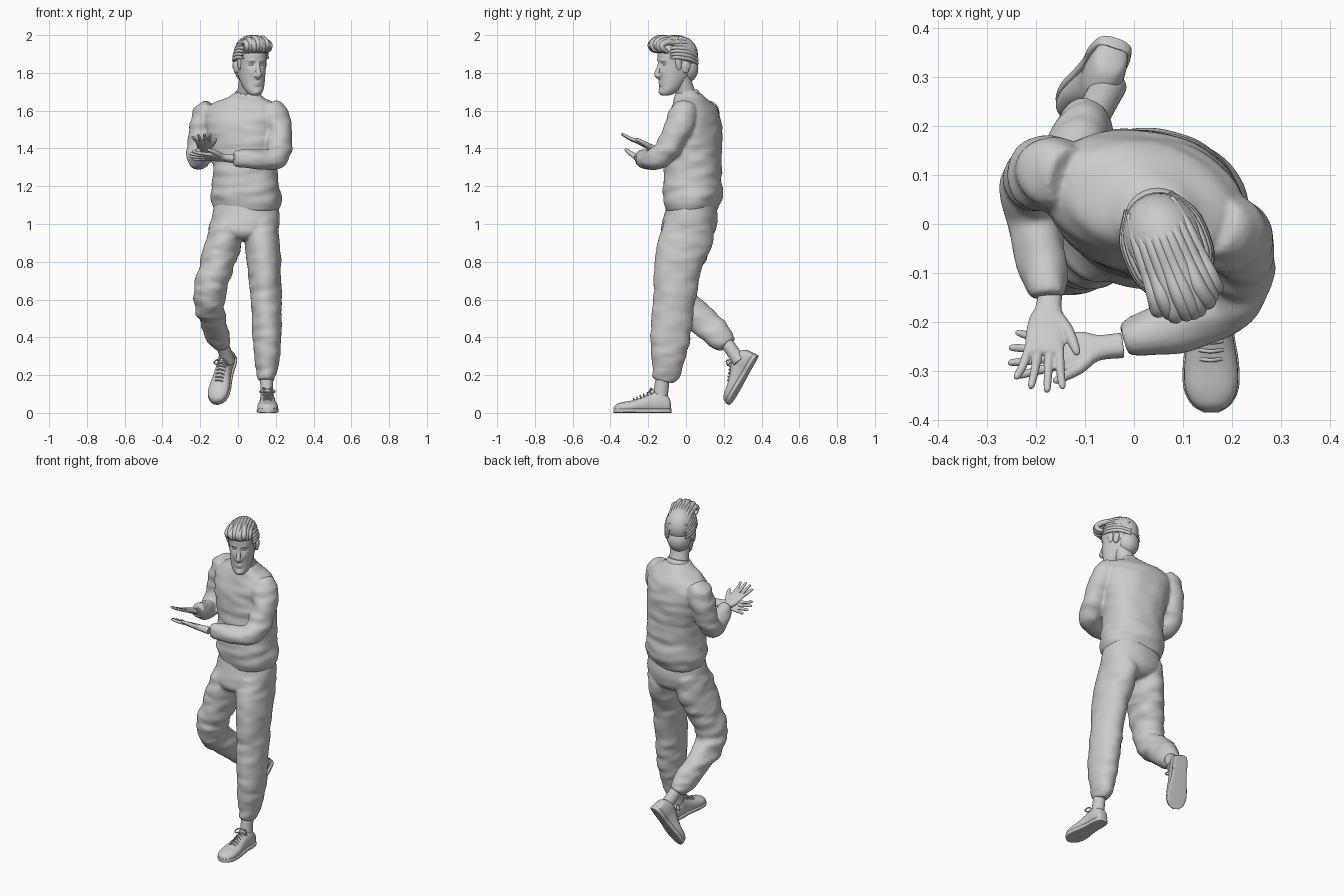
import bpy, bmesh, math
from mathutils import Vector, Matrix, noise


def spline(pts, n):
    """Catmull-Rom resampling of tuples of any length."""
    P = [pts[0]] + list(pts) + [pts[-1]]
    out = []
    for i in range(1, len(P) - 2):
        a, b, c, d = P[i - 1:i + 3]
        for k in range(n):
            t = k / n
            out.append([0.5 * (2 * q + (r - p) * t + (2 * p - 5 * q + 4 * r - s) * t * t
                               + (3 * q - p - 3 * r + s) * t ** 3) for p, q, r, s in zip(a, b, c, d)])
    return out + [list(pts[-1])]


def loft(bm, pts, ref=(0, 1, 0), n=6, seg=32, e=2.0, fold=0.0, flat=None):
    """Tube through (x, y, z, ra, rb) stations; flat fixes the ring normal."""
    pts = spline([p if len(p) == 5 else (*p, p[3]) for p in pts], n)
    rings = []
    for i, p in enumerate(pts):
        a, b = pts[max(i - 1, 0)], pts[min(i + 1, len(pts) - 1)]
        t = Vector(flat) if flat else (Vector(b[:3]) - Vector(a[:3])).normalized()
        side = Vector(ref).cross(t).normalized()
        up = t.cross(side)
        ring = []
        for k in range(seg):
            w = 2 * math.pi * k / seg
            c, s = math.cos(w), math.sin(w)
            d = side * math.copysign(abs(c) ** (2 / e), c) * max(p[3], .002) \
                + up * math.copysign(abs(s) ** (2 / e), s) * max(p[4], .002)
            v = Vector(p[:3]) + d
            if fold:
                v += d.normalized() * fold * noise.noise(Vector((v.x * 9, v.y * 9, v.z * 24)))
            ring.append(bm.verts.new(v))
        rings.append(ring)
    for r, q in zip(rings, rings[1:]):
        for k in range(seg):
            j = (k + 1) % seg
            bm.faces.new((r[k], r[j], q[j], q[k]))
    bm.faces.new(rings[0][::-1])
    bm.faces.new(rings[-1])
    return [v for r in rings for v in r]


def ball(bm, c, r):
    bmesh.ops.create_uvsphere(bm, u_segments=24, v_segments=16, radius=1,
                              matrix=Matrix.Translation(c) @ Matrix.Diagonal((*r, 1)))


def finish(name, bm, mat=None, voxel=0, smooth=2):
    bmesh.ops.recalc_face_normals(bm, faces=bm.faces)
    if mat:
        bm.transform(mat)
    me = bpy.data.meshes.new(name)
    bm.to_mesh(me)
    bm.free()
    me.shade_smooth()
    me.set_sharp_from_angle(angle=math.radians(50))
    ob = bpy.data.objects.new(name, me)
    bpy.context.collection.objects.link(ob)
    if voxel:
        m = ob.modifiers.new("merge", 'REMESH')
        m.mode, m.voxel_size, m.use_smooth_shade = 'VOXEL', voxel, True
        s = ob.modifiers.new("soften", 'SMOOTH')
        s.factor, s.iterations = 0.5, smooth
    return ob


def frame(origin, x, y):
    y = Vector(y).normalized()
    x = Vector(x)
    x = (x - y * x.dot(y)).normalized()
    return Matrix.Translation(origin) @ Matrix((x, y, x.cross(y))).transposed().to_4x4()


# Sweater: torso turned at the shoulders, with both bent sleeves
bm = bmesh.new()
loft(bm, [(.045, .03, 1.07, .168, .128), (.045, .032, 1.11, .182, .142), (.042, .035, 1.16, .184, .156),
          (.04, .036, 1.25, .172, .15), (.035, .038, 1.38, .177, .148), (.025, .042, 1.5, .2, .142),
          (.022, .043, 1.58, .208, .125), (.028, .04, 1.635, .17, .098), (.042, .02, 1.67, .095, .078),
          (.047, .005, 1.695, .064, .062)], ref=(.24, .97, 0), seg=64, e=2.3, fold=.009, flat=(0, 0, 1))
loft(bm, [(.16, 0, 1.615, .06), (.195, -.015, 1.57, .078), (.217, -.055, 1.48, .07), (.218, -.105, 1.39, .066),
          (.19, -.165, 1.345, .06), (.11, -.2, 1.342, .055), (.03, -.226, 1.343, .048), (0, -.234, 1.345, .044),
          (-.02, -.24, 1.345, .036)], fold=.012)
loft(bm, [(-.13, .09, 1.615, .06), (-.165, .1, 1.57, .078), (-.198, .095, 1.48, .069), (-.208, .075, 1.385, .062),
          (-.204, .02, 1.34, .056), (-.195, -.05, 1.355, .053), (-.183, -.105, 1.378, .046),
          (-.178, -.135, 1.39, .04), (-.177, -.148, 1.393, .034)], ref=(1, 0, 0), fold=.012)
finish("sweater", bm, voxel=.008)

# Sweater collar rib
bm = bmesh.new()
loft(bm, [(.046, .008, 1.668, .074, .07), (.047, .004, 1.685, .069, .067), (.048, .0, 1.699, .062, .06)],
     flat=(0, -.25, .97))
finish("collar", bm)

# Trousers: pelvis, straight standing leg, and lifted leg
bm = bmesh.new()
loft(bm, [(.045, .03, 1.12, .165, .125), (.042, .025, 1.04, .178, .142), (.035, .012, .97, .175, .145),
          (.03, .005, .93, .12, .12), (.03, .005, .915, .05, .08)], seg=48, e=2.2, flat=(0, 0, 1), fold=.004)
loft(bm, [(.12, .03, 1.04, .09, .12), (.125, -.002, .92, .093, .142), (.137, -.035, .8, .09, .127),
          (.148, -.062, .6, .082, .112), (.154, -.083, .4, .077, .104), (.153, -.1, .25, .062, .086),
          (.151, -.115, .19, .047, .065), (.15, -.12, .168, .038, .05)], fold=.01)
loft(bm, [(-.04, .03, 1.04, .09, .12), (-.072, .005, .92, .098, .132), (-.11, -.025, .79, .091, .115),
          (-.143, -.045, .67, .086, .1), (-.15, -.01, .575, .08, .088), (-.137, .075, .5, .072, .08),
          (-.112, .155, .425, .066, .074), (-.093, .205, .38, .052, .06), (-.086, .222, .362, .04, .046)], fold=.013)
finish("trousers", bm, voxel=.008)


# Shoes: upper, sole, tongue and laces, built with the toe along -y
def shoe(name, mat):
    plan = [(0, .018, .05), (-.012, .034, .085), (-.055, .042, .112), (-.1, .041, .108), (-.15, .046, .085),
            (-.205, .054, .066), (-.255, .053, .057), (-.288, .037, .046), (-.303, .014, .028)]
    bm = bmesh.new()
    for v in loft(bm, [(0, y, h / 2, w, h / 2) for y, w, h in plan], ref=(0, 0, 1), e=2.3, flat=(0, -1, 0)):
        v.co.x *= 1 - 1.5 * max(0, v.co.z - .05)
    finish(name + "_upper", bm, mat)
    bm = bmesh.new()
    loft(bm, [(0, y * 1.012 + .002, .012, w * 1.06, .012) for y, w, h in plan],
         ref=(0, 0, 1), e=5, flat=(0, -1, 0))
    finish(name + "_sole", bm, mat)
    bm = bmesh.new()
    for k in range(6):
        y, z = -.105 - .018 * k, .112 - .0073 * k
        loft(bm, [(-.024, y, z - .014, .004), (0, y - .003, z + .001, .004), (.024, y, z - .014, .004)], seg=8)
    for s in (-1, 1):
        loft(bm, [(0, -.1, .116, .004), (s * .02, -.105, .13, .004), (s * .04, -.115, .112, .004),
                  (s * .025, -.12, .108, .004), (0, -.105, .115, .004)], ref=(.1, .3, 1), seg=8)
    ball(bm, (0, -.098, .108), (.024, .014, .018))
    finish(name + "_laces", bm, mat)


shoe("standing_shoe", frame((.155, -.08, 0), (1, 0, 0), (-.01, 1, 0)))
shoe("lifted_shoe", frame((-.035, .378, .298), (1, -.25, 0), (.08, .143, .25)))

# Ankles
bm = bmesh.new()
loft(bm, [(.151, -.118, .22, .036), (.152, -.128, .15, .034, .038), (.154, -.138, .07, .034, .04)])
loft(bm, [(-.1, .19, .4, .036), (-.075, .238, .338, .035), (-.05, .285, .27, .036)])
finish("ankles", bm)


# Hands: local fingers +y, thumb +x
def hand(name, mat, thumb_up):
    bm = bmesh.new()
    loft(bm, [(0, -.045, 0, .026, .022), (0, 0, 0, .026, .019), (0, .03, 0, .037, .017), (0, .065, 0, .041, .014),
              (0, .1, 0, .039, .011), (0, .108, 0, .034, .007)], ref=(0, 0, 1), e=2.4)
    for x, l, dx in ((.03, .08, .014), (.01, .09, .004), (-.011, .084, -.008), (-.03, .066, -.02)):
        loft(bm, [(x, .085, 0, .0095), (x + dx * .5, .1 + l * .5, .003, .009), (x + dx, .095 + l, 0, .0075),
                  (x + dx * 1.05, .103 + l, -.001, .003)], seg=12, ref=(0, 0, 1))
    loft(bm, [(.015, .02, 0, .016), (.042, .05, thumb_up * .4, .013), (.06, .085, thumb_up, .0105),
              (.068, .103, thumb_up, .007), (.07, .107, thumb_up, .003)], seg=12, ref=(0, 0, 1))
    finish(name, bm, mat, voxel=.0035, smooth=2)


hand("upper_hand", frame((-.174, -.168, 1.397), (1, 0, .05), (-.09, -.88, .4)), -.005)
hand("lower_hand", frame((-.068, -.252, 1.35), (0, -.9, .4), (-1, -.1, .09)), -.008)

# Head: lofted skull and jaw, sculpted face, nose, ears, neck
H = Matrix.Translation((.066, -.045, 1.85)) @ Matrix.Rotation(math.radians(22), 4, 'Z') \
    @ Matrix.Rotation(math.radians(3), 4, 'X')
bm = bmesh.new()
rings = [(-.166, -.09, -.055, .016), (-.158, -.105, -.03, .034), (-.135, -.108, 0, .05), (-.1, -.106, .035, .061),
         (-.055, -.108, .078, .069), (0, -.106, .1, .075), (.05, -.106, .106, .077), (.09, -.092, .096, .069),
         (.12, -.055, .068, .048), (.132, -.015, .03, .02)]
vs = loft(bm, [(0, (f + b) / 2, z, w, (b - f) / 2) for z, f, b, w in rings], seg=64, n=8, e=2.15, flat=(0, 0, 1))
bumps = [(s * .03, z, a, sx, sz) for s in (-1, 1) for z, a, sx, sz in
         ((0, .012, .015, .011), (.021, -.005, .018, .006), (-.04, -.004, .013, .014))]
bumps += [(0, -.096, -.007, .018, .005), (0, -.108, -.006, .015, .005), (0, -.12, .004, .018, .006),
          (0, -.145, -.007, .018, .012)]
for v in vs:
    if v.co.y < -.04:
        v.co.y += sum(a * math.exp(-((v.co.x - x) / sx) ** 2 - ((v.co.z - z) / sz) ** 2)
                      for x, z, a, sx, sz in bumps)
loft(bm, [(0, -.1, .018, .009), (0, -.107, -.012, .01), (0, -.119, -.04, .012), (0, -.122, -.056, .015, .012),
          (0, -.106, -.07, .012)], ref=(0, 1, 0), seg=20)
for s in (-1, 1):
    ball(bm, (s * .013, -.112, -.06), (.009, .012, .008))
    ball(bm, (s * .079, .015, -.022), (.009, .02, .033))
    ball(bm, (s * .084, .022, -.012), (.007, .02, .023))
finish("head", bm, H, voxel=.004, smooth=2)

bm = bmesh.new()
loft(bm, [(.045, .03, 1.63, .066), (.05, .0, 1.69, .056), (.058, -.022, 1.75, .055), (.064, -.03, 1.8, .055)],
     flat=(0, 0, 1))
finish("neck", bm)

bm = bmesh.new()
for s in (-1, 1):
    ball(bm, (s * .03, -.083, 0), (.0125, .0125, .0095))
finish("eyes", bm, H)

# Hair: close cap, swept-back side locks and a tall front quiff
bm = bmesh.new()
ball(bm, (0, .014, .045), (.083, .1, .1))
ball(bm, (0, .048, -.03), (.068, .064, .075))
for s in (-1, 1):
    ball(bm, (s * .072, -.022, .01), (.009, .018, .045))
    for k in range(6):
        z = .02 + .017 * k
        w = .08 - .002 * k * k * .6
        loft(bm, [(s * (w - .008), -.07 + .003 * k, z + .012, .004, .006), (s * (w + .002), -.03, z + .014, .008, .01),
                  (s * w, .04, z, .008, .011), (s * (w - .03), .098, z - .025, .004, .008)], seg=10, ref=(0, 0, 1))
for k in range(9):
    u = (k - 4) / 4
    x, d = u * .058, u * u
    wob = .005 * math.sin(k * 2.3)
    loft(bm, [(x, -.092 + .02 * d, .066 - .004 * d, .008), (x * 1.08, -.13 + .03 * d + wob, .082, .014),
              (x * 1.1 + wob, -.138 + .03 * d, .113 - .01 * d, .017), (x * 1.05, -.1 + .02 * d, .136 - .018 * d + wob, .016),
              (x, -.04, .137 - .024 * d, .014), (x * .95, .03, .134 - .026 * d, .011),
              (x * .8, .09, .09 - .02 * d, .007)], ref=(1, 0, 0), seg=14)
finish("hair", bm, H)
